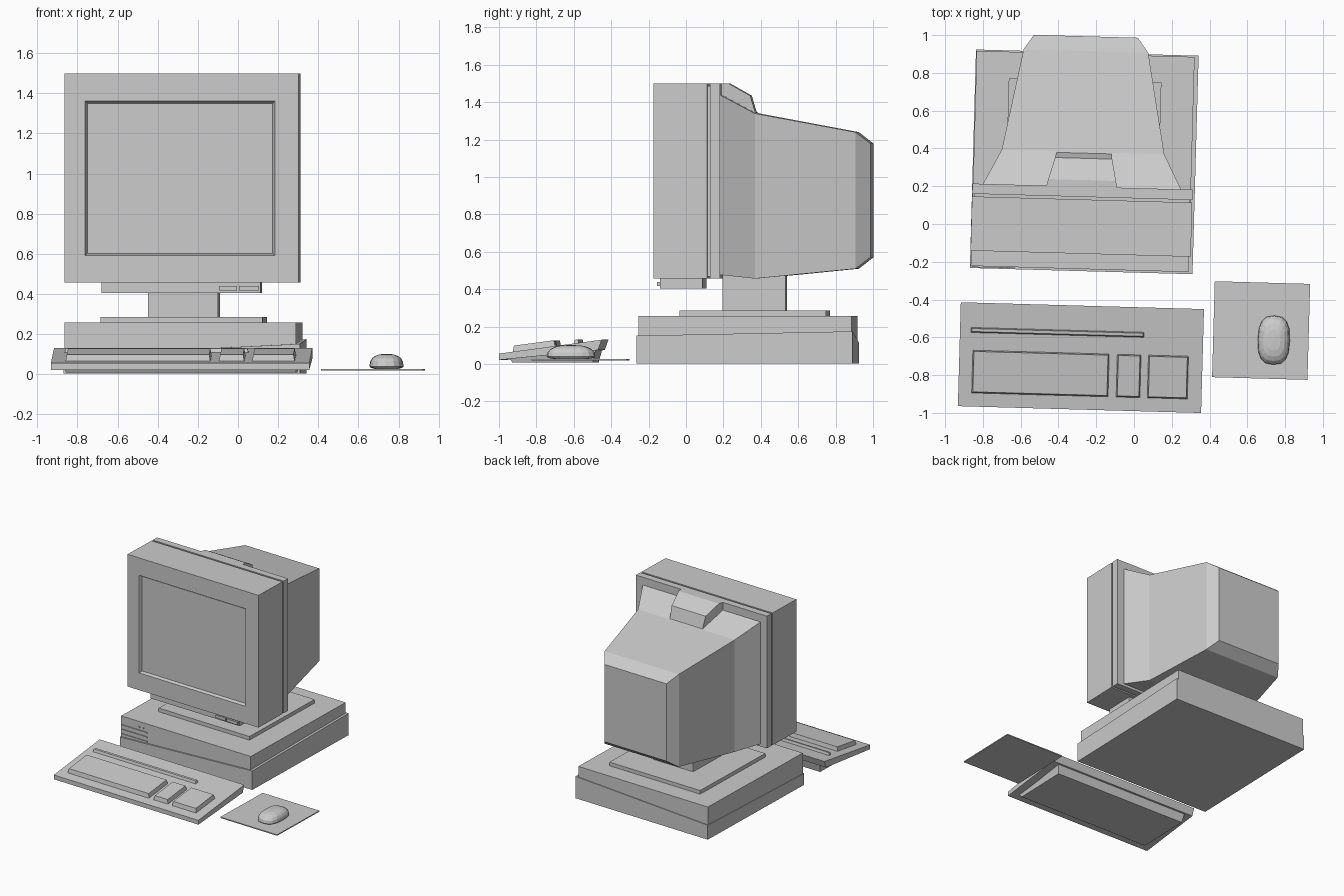
import bpy, bmesh, math

cube = bpy.data.objects.get("Cube")
if cube:
    bpy.data.objects.remove(cube, do_unlink=True)

TURN = -0.028  # the whole desk set is turned slightly

grey = bpy.data.materials.new("case grey")
grey.use_nodes = True
grey.diffuse_color = (0.6, 0.6, 0.6, 1)
grey.node_tree.nodes["Principled BSDF"].inputs["Base Color"].default_value = (0.6, 0.6, 0.6, 1)


def finish(name, bm):
    bmesh.ops.recalc_face_normals(bm, faces=bm.faces)
    mesh = bpy.data.meshes.new(name)
    bm.to_mesh(mesh)
    bm.free()
    mesh.materials.append(grey)
    ob = bpy.data.objects.new(name, mesh)
    ob.rotation_euler.z = TURN
    bpy.context.collection.objects.link(ob)
    return ob


def flat(x0, x1, y0, y1, z):
    """Horizontal rectangle; z is a number or a function of x and y."""
    f = z if callable(z) else lambda x, y: z
    return [(x, y, f(x, y)) for x, y in ((x0, y0), (x1, y0), (x1, y1), (x0, y1))]


def upright(x0, x1, z0, z1, y):
    return [(x0, y, z0), (x1, y, z0), (x1, y, z1), (x0, y, z1)]


def loft(name, rings):
    """Skin four-sided rings and cap both ends."""
    bm = bmesh.new()
    vs = [[bm.verts.new(p) for p in r] for r in rings]
    for a, b in zip(vs, vs[1:]):
        for i in range(4):
            j = (i + 1) % 4
            bm.faces.new((a[i], a[j], b[j], b[i]))
    bm.faces.new(vs[0])
    bm.faces.new(vs[-1])
    return finish(name, bm)


def box(name, x0, x1, y0, y1, z0, z1):
    return loft(name, [flat(x0, x1, y0, y1, z0), flat(x0, x1, y0, y1, z1)])


# Computer case: tray with a tilted rim, and the cover above it
def rim(x, y):
    return 0.157 + 0.05 * (x - 0.317) + 0.02 * y


loft("case_tray", [flat(-0.862, 0.317, -0.257, 0.9, 0.003), flat(-0.862, 0.317, -0.257, 0.9, rim)])
box("case_cover", -0.858, 0.296, -0.246, 0.893, 0.05, 0.257)
for i in range(3):
    z = 0.112 + 0.035 * i
    box(f"vent_bar_{i + 1}", -0.85, -0.625, -0.252, -0.24, z, z + 0.009)
for i, x in enumerate((-0.7, -0.665)):
    box(f"case_button_{i + 1}", x, x + 0.012, -0.252, -0.24, 0.212, 0.22)

# Monitor stand
box("stand_plate", -0.684, 0.124, -0.03, 0.752, 0.25, 0.286)
box("stand_neck", -0.455, -0.105, 0.192, 0.528, 0.28, 0.5)

# Monitor front housing, with seam groove and recessed opening
L, R, B, T = -0.861, 0.305, 0.457, 1.5
G = 0.012
loft("monitor_housing", [
    upright(L, R, B, T, 0.19),
    upright(L, R, B, T, 0.136),
    upright(L + G, R - G, B + G, T - G, 0.136),
    upright(L + G, R - G, B + G, T - G, 0.122),
    upright(L, R, B, T, 0.122),
    upright(L, R, B, T, -0.165),
    upright(-0.757, 0.188, 0.593, 1.362, -0.165),
    upright(-0.746, 0.177, 0.603, 1.35, -0.14),
])
box("screen", -0.745, 0.176, -0.145, -0.139, 0.604, 1.349)

# Tapered rear shell of the monitor and the grip on its top
loft("monitor_rear_shell", [
    upright(-0.806, 0.245, 0.477, 1.44, 0.188),
    upright(-0.711, 0.15, 0.457, 1.34, 0.373),
    upright(-0.61, 0.05, 0.51, 1.24, 0.908),
    upright(-0.558, -0.007, 0.57, 1.18, 0.986),
])
loft("monitor_grip", [
    upright(-0.47, -0.095, 1.3, 1.5, 0.185),
    upright(-0.46, -0.102, 1.3, 1.5, 0.225),
    upright(-0.428, -0.125, 1.3, 1.435, 0.34),
    upright(-0.42, -0.13, 1.3, 1.335, 0.37),
])

# Control strip under the screen
box("control_strip", -0.676, 0.117, -0.137, 0.092, 0.405, 0.46)
box("control_button_left", -0.09, 0.0, -0.147, -0.13, 0.417, 0.44)
box("control_button_right", 0.01, 0.108, -0.152, -0.13, 0.417, 0.44)


# Keyboard: sloping plate on a wedge foot, with raised key blocks
def deck(lift):
    return lambda x, y: 0.056 + 0.135 * (y + 0.99) + lift


KX0, KX1, KY0, KY1 = -0.905, 0.383, -0.99, -0.44
loft("keyboard_plate", [
    flat(KX0, KX1, KY0, KY1 - 0.02, lambda x, y: 0.022 + 0.1 * (y + 0.99)),
    flat(KX0, KX1, KY0, KY1, deck(0)),
])
loft("keyboard_foot", [
    flat(-0.83, 0.31, -0.92, -0.49, 0.008),
    flat(-0.85, 0.33, -0.94, -0.465, deck(-0.02)),
])
for name, x0, x1, y0, y1, lift in (
        ("main_keys", -0.836, -0.11, -0.92, -0.69, 0.032),
        ("cursor_keys", -0.071, 0.059, -0.92, -0.69, 0.032),
        ("number_keys", 0.094, 0.31, -0.92, -0.69, 0.032),
        ("function_keys", -0.85, 0.071, -0.601, -0.569, 0.02)):
    t = lift * 0.4
    t = min(t, 0.008)
    loft(name, [flat(x0, x1, y0, y1, deck(-0.01)),
                flat(x0 + t, x1 - t, y0 + t, y1 - t, deck(lift))])

# Mouse mat
box("mouse_mat", 0.436, 0.941, -0.799, -0.291, 0.018, 0.026)

# Mouse: squared-off dome
bm = bmesh.new()
bmesh.ops.create_uvsphere(bm, u_segments=16, v_segments=10, radius=1)


def swell(c, power):
    return math.copysign(abs(c) ** power, c)


for v in bm.verts:
    x, y, z = v.co
    v.co = (0.757 + 0.085 * swell(x, 0.75),
            -0.594 + 0.13 * swell(y, 0.75),
            0.04 + (0.062 * swell(z, 0.85) if z > 0 else 0.016 * z))
mouse = finish("mouse", bm)
for p in mouse.data.polygons:
    p.use_smooth = False
